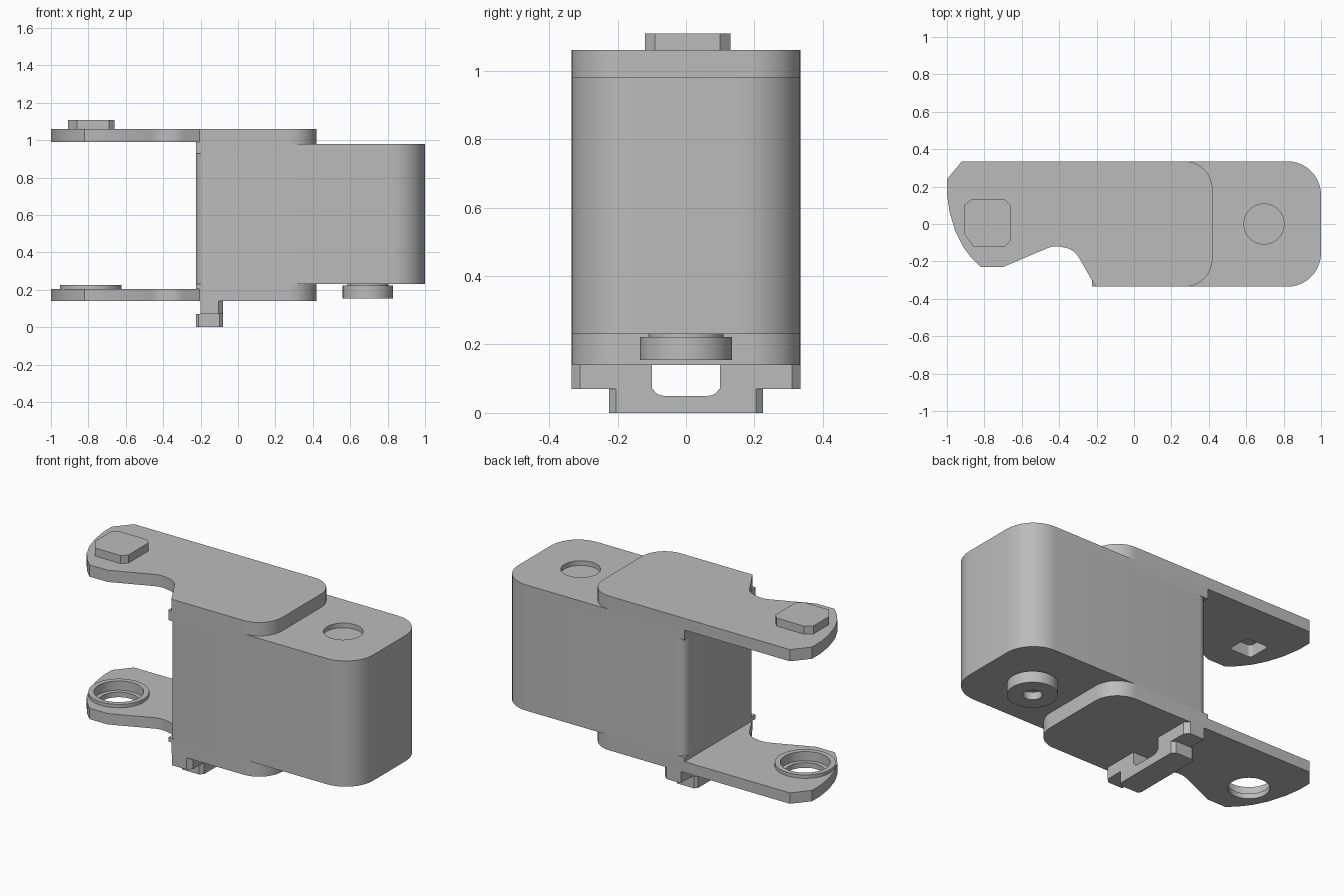
import bpy, bmesh, math
from mathutils import Vector

if "Cube" in bpy.data.objects:
    bpy.data.objects.remove(bpy.data.objects["Cube"], do_unlink=True)

grey = bpy.data.materials.new("plain_grey")
grey.use_nodes = True
COLOUR = (0.5, 0.5, 0.5, 1)
grey.diffuse_color = COLOUR
grey.node_tree.nodes["Principled BSDF"].inputs["Base Color"].default_value = COLOUR


def finish(name, bm):
    bmesh.ops.recalc_face_normals(bm, faces=bm.faces)
    mesh = bpy.data.meshes.new(name)
    bm.to_mesh(mesh)
    bm.free()
    mesh.materials.append(grey)
    ob = bpy.data.objects.new(name, mesh)
    bpy.context.collection.objects.link(ob)
    return ob


def fillet(corners, steps=10):
    """Round each corner given as (u, v, radius); radius may be left out."""
    out = []
    for i, c in enumerate(corners):
        p = Vector(c[:2])
        r = c[2] if len(c) > 2 else 0
        if not r:
            out.append(p)
            continue
        a = (Vector(corners[i - 1][:2]) - p).normalized()
        b = (Vector(corners[(i + 1) % len(corners)][:2]) - p).normalized()
        half = a.angle(b) / 2
        centre = p + (a + b).normalized() * (r / math.sin(half))
        start = p + a * (r / math.tan(half)) - centre
        end = p + b * (r / math.tan(half)) - centre
        sweep = start.angle_signed(end)
        for k in range(steps + 1):
            t = -sweep * k / steps
            out.append(centre + Vector((start.x * math.cos(t) - start.y * math.sin(t),
                                        start.x * math.sin(t) + start.y * math.cos(t))))
    return out


def prism(name, corners, lo, hi, axis="z"):
    bm = bmesh.new()
    place = {"z": lambda p, h: (p.x, p.y, h), "x": lambda p, h: (h, p.x, p.y)}[axis]
    rings = [[bm.verts.new(place(p, h)) for p in fillet(corners)] for h in (lo, hi)]
    for ring in rings:
        bm.faces.new(ring)
    n = len(rings[0])
    for i in range(n):
        j = (i + 1) % n
        bm.faces.new((rings[0][i], rings[0][j], rings[1][j], rings[1][i]))
    return finish(name, bm)


def lathe(name, profile, cx, closed=False, steps=48):
    """Turn a (radius, z) profile about a vertical axis at x = cx."""
    bm = bmesh.new()
    verts = [bm.verts.new((cx + r, 0, z)) for r, z in profile]
    edges = [bm.edges.new(pair) for pair in zip(verts, verts[1:])]
    if closed:
        edges.append(bm.edges.new((verts[-1], verts[0])))
    bmesh.ops.spin(bm, geom=verts + edges, cent=(cx, 0, 0), axis=(0, 0, 1),
                   angle=math.tau, steps=steps, use_duplicate=False)
    bmesh.ops.remove_doubles(bm, verts=bm.verts, dist=1e-4)
    return finish(name, bm)


def cut(target, cutter):
    mod = target.modifiers.new("cut", "BOOLEAN")
    mod.operation, mod.solver, mod.object = "DIFFERENCE", "EXACT", cutter
    bpy.context.view_layer.objects.active = target
    bpy.ops.object.modifier_apply(modifier=mod.name)
    bpy.data.objects.remove(cutter, do_unlink=True)


def drill(target, r, cx, lo, hi):
    cut(target, lathe("drill", [(0, lo), (r, lo), (r, hi), (0, hi)], cx))


W = 0.335          # half width of the body
L = -0.225         # left end of the body
PIN, PIVOT = 0.695, -0.787


def block(right, r_right, r_left=0):
    return [(L, -W, r_left), (right, -W, r_right), (right, W, r_right), (L, W, r_left)]


# Main body: rounded core with a square-cornered collar at the top
prism("body", block(1, 0.18, 0.055), 0.23, 0.93)
collar = prism("body_top", block(1, 0.18), 0.93, 0.98)
drill(collar, 0.107, PIN, 0.952, 1.1)
prism("top_pad", block(0.42, 0.15), 0.98, 0.99)
prism("bottom_pad", block(0.42, 0.15), 0.205, 0.23)

# Matching arm plates above and below
arm = [(-0.92, W), (-1, 0.24), (-1, 0.16), (-0.985, 0.06), (-0.955, -0.04),
       (-0.915, -0.12), (-0.87, -0.18), (-0.82, -0.23), (-0.7, -0.23),
       (-0.43, -0.115, 0.12), (-0.32, -0.135, 0.11), (-0.205, -W),
       (0.42, -W, 0.15), (0.42, W, 0.15)]
top_plate = prism("top_plate", arm, 0.99, 1.06)
bottom_plate = prism("bottom_plate", arm, 0.14, 0.205)

# Top lug with a square pocket underneath
prism("top_lug", [(-0.87, 0.13), (-0.91, 0.1), (-0.91, -0.05), (-0.86, -0.12),
                  (-0.69, -0.12), (-0.66, -0.09), (-0.66, 0.1), (-0.69, 0.13)], 1.06, 1.108)
s = 0.072
cut(top_plate, prism("pocket", [(PIVOT + a * s, b * s, 0.02) for a, b in
                                ((-1, -1), (1, -1), (1, 1), (-1, 1))], 0.9, 1.2))

# Pivot hole with counterbore and raised rim
drill(bottom_plate, 0.11, PIVOT, 0, 0.4)
drill(bottom_plate, 0.135, PIVOT, 0.17, 0.4)
lathe("pivot_rim", [(0.135, 0.205), (0.165, 0.205), (0.165, 0.225), (0.135, 0.225)],
      PIVOT, closed=True)

# Round boss under the body, with a short neck and a blind hole
lathe("bottom_boss", [(0, 0.2), (0.05, 0.2), (0.05, 0.155), (0.135, 0.155),
                      (0.135, 0.222), (0.11, 0.222), (0.11, 0.23), (0, 0.23)], PIN)

# Clip below: slotted foot with a tab on each side
slot = [(-0.1, 0.05, 0.035), (0.1, 0.05, 0.035), (0.1, 0.2), (-0.1, 0.2)]
foot = prism("clip_foot", [(L, -0.21), (-0.21, -0.225), (-0.1, -0.225), (-0.08, -0.205),
                           (-0.08, 0.205), (-0.1, 0.225), (-0.21, 0.225), (L, 0.21)], 0, 0.07)
cut(foot, prism("slot", slot, -0.5, 0.2, "x"))
for side, name in ((1, "left"), (-1, "right")):
    prism("clip_tab_" + name, [(x, y * side) for x, y in
                               ((-0.2, 0.1), (-0.08, 0.1), (-0.08, 0.31), (-0.105, W),
                                (-0.2, W))], 0.07, 0.14)

# Smooth the curved walls and keep the edges crisp
for ob in bpy.context.scene.objects:
    ob.select_set(ob.type == "MESH")
bpy.context.view_layer.objects.active = foot
bpy.ops.object.shade_smooth_by_angle(angle=math.radians(30))
